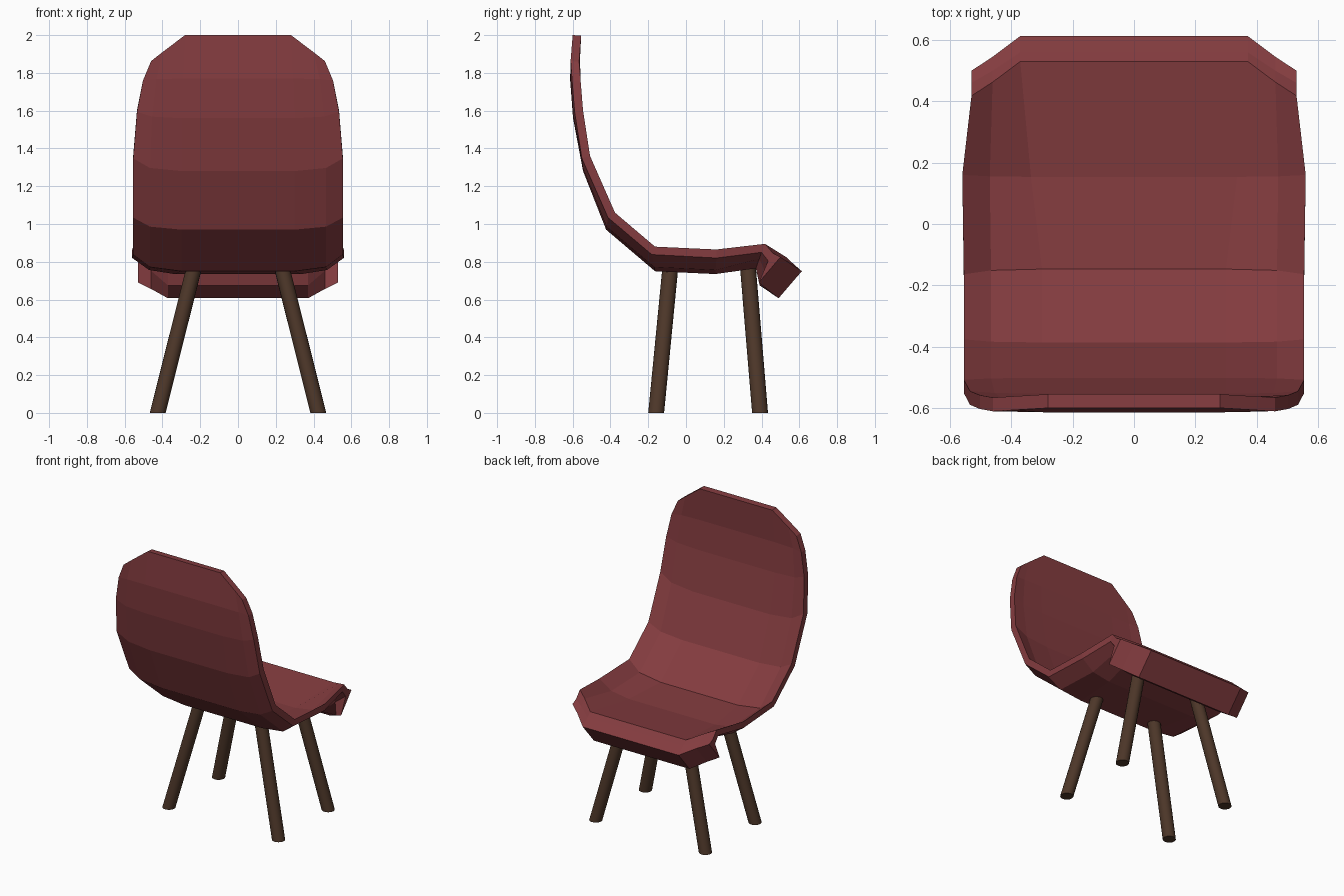
import bpy, bmesh
from mathutils import Vector

if "Cube" in bpy.data.objects:
    bpy.data.objects.remove(bpy.data.objects["Cube"])


def material(name, rgb):
    m = bpy.data.materials.new(name)
    m.diffuse_color = (*rgb, 1)
    m.use_nodes = True
    m.node_tree.nodes["Principled BSDF"].inputs["Base Color"].default_value = m.diffuse_color
    return m


def make_object(name, bm, mat):
    bmesh.ops.recalc_face_normals(bm, faces=bm.faces)
    me = bpy.data.meshes.new(name)
    bm.to_mesh(me)
    bm.free()
    ob = bpy.data.objects.new(name, me)
    bpy.context.collection.objects.link(ob)
    me.materials.append(mat)
    return ob


red = material("red_shell", (0.23, 0.045, 0.05))
brown = material("dark_wood", (0.075, 0.038, 0.022))

# Shell stations from the top of the back to the seat, as (y, z):
# outer centre, inner edge, half width, column 1, column 2, column 2 curl
T = 0.045
stations = [
    ((-.600, 2.00), (-.566, 1.86), .46, .61, .87, .66),
    ((-.614, 1.77), (-.558, 1.76), .503, .58, .86, .25),
    ((-.598, 1.56), (-.545, 1.60), .535, .56, .85, .25),
    ((-.545, 1.28), (-.508, 1.36), .555, .54, .84, .25),
    ((-.423, 0.97), (-.376, 1.06), .555, .54, .84, .25),
    ((-.164, 0.75), (-.164, 0.88), .555, .54, .84, .25),
    ((.155, 0.735), (.160, .865), .56, .60, .84, .25),
]
front = Vector((.37, .765))
centres = [Vector(s[0]) for s in stations] + [front]
rows = []
for i, (oc, ie, w, f1, f2, c) in enumerate(stations):
    d = (centres[i + 1] - centres[max(i - 1, 0)]).normalized()
    n = Vector((-d.y, d.x)) * T
    rows.append((Vector(oc) + n, Vector(oc), Vector(ie), Vector(ie) - n, w, f1, f2, c))

# Thick front lip: inner centre, outer centre, inner edge, outer edge
for ic, oc, ie, oe in [
    ((.53, .825), front, (.418, .895), (.40, .85)),
    ((.56, .797), (.39, .675), (.46, .845), (.435, .805)),
    ((.613, .75), (.49, .607), (.50, .825), (.385, .69)),
]:
    rows.append((Vector(ic), Vector(oc), Vector(ie), Vector(oe), .53, .70, .87, .6))

# Shell lofted as a closed sheet
bm = bmesh.new()
inner, outer = [], []
for ic, oc, ie, oe, w, f1, f2, c in rows:
    cols = [(-1, 1), (-f2, c), (-f1, 0), (0, 0), (f1, 0), (f2, c), (1, 1)]
    for grid, a, b in ((inner, ic, ie), (outer, oc, oe)):
        grid.append([bm.verts.new((f * w, *a.lerp(b, k))) for f, k in cols])
for i in range(len(rows) - 1):
    for g in (inner, outer):
        for j in range(6):
            bm.faces.new((g[i][j], g[i][j + 1], g[i + 1][j + 1], g[i + 1][j]))
    for j in (0, 6):
        bm.faces.new((inner[i][j], inner[i + 1][j], outer[i + 1][j], outer[i][j]))
for i in (0, -1):
    for j in range(6):
        bm.faces.new((inner[i][j], inner[i][j + 1], outer[i][j + 1], outer[i][j]))
make_object("seat_shell", bm, red)


# Splayed legs, cut level with the floor
def leg(name, foot, top, height=.77, r=.042):
    bm = bmesh.new()
    bmesh.ops.create_cone(bm, cap_ends=True, segments=20, radius1=r, radius2=r, depth=height)
    for v in bm.verts:
        p = foot if v.co.z < 0 else top
        v.co = (v.co.x + p[0], v.co.y + p[1], 0 if v.co.z < 0 else height)
    ob = make_object(name, bm, brown)
    bpy.context.view_layer.objects.active = ob
    ob.select_set(True)
    bpy.ops.object.shade_smooth_by_angle()
    ob.select_set(False)


for side, s in (("right", 1), ("left", -1)):
    leg("rear_leg_" + side, (s * .425, -.158), (s * .232, -.083))
    leg("front_leg_" + side, (s * .425, .392), (s * .232, .328))
